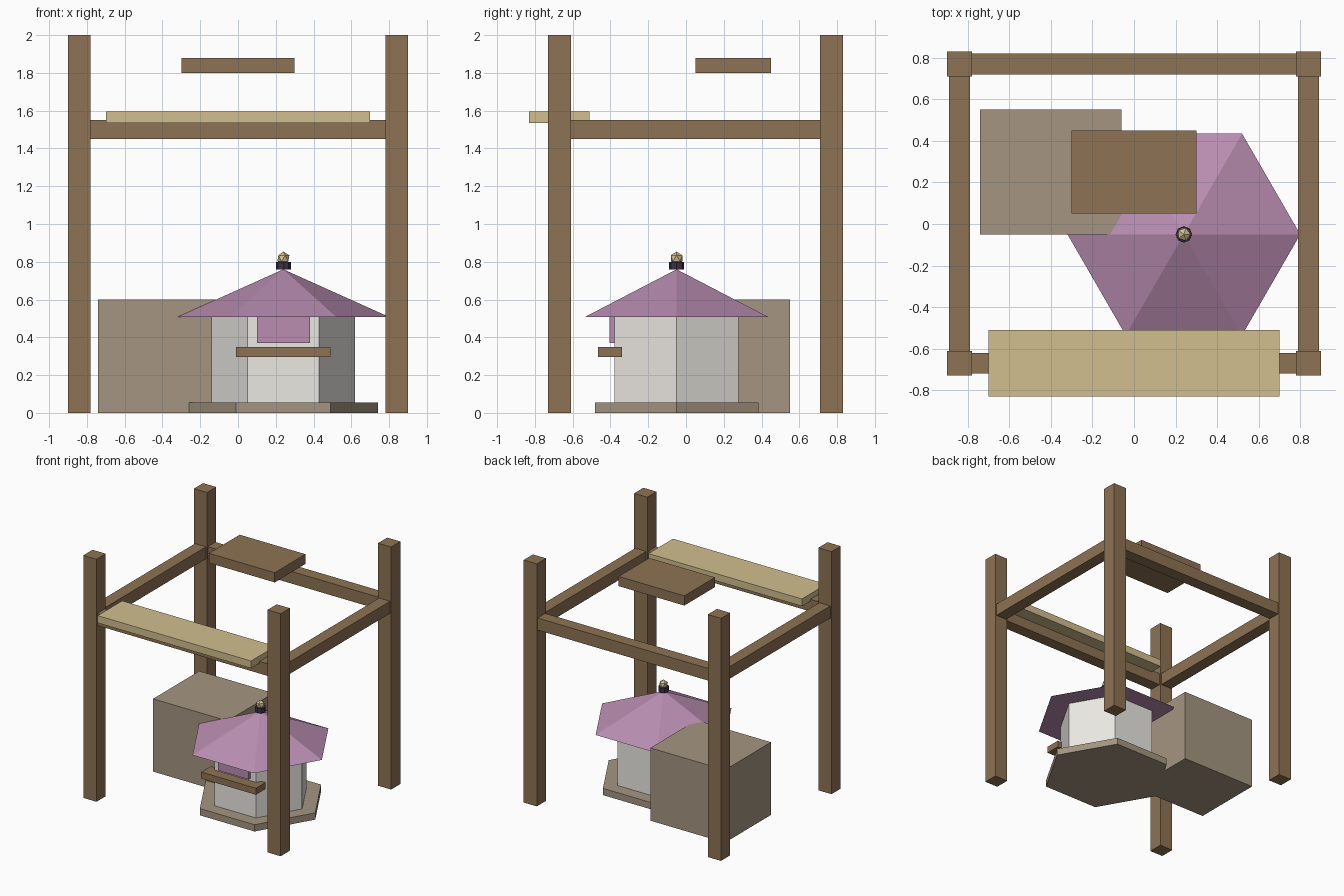
import bpy
from math import pi

if "Cube" in bpy.data.objects:
    bpy.data.objects.remove(bpy.data.objects["Cube"])


def srgb(r, g, b):
    return tuple((c / 255) ** 2.2 for c in (r, g, b)) + (1,)


def material(name, *rgb):
    m = bpy.data.materials.new(name)
    m.diffuse_color = srgb(*rgb)
    m.use_nodes = True
    m.node_tree.nodes["Principled BSDF"].inputs["Base Color"].default_value = m.diffuse_color
    return m


wood = material("wood", 140, 114, 84)
straw = material("straw", 209, 189, 143)
stone = material("stone", 163, 148, 128)
plaster = material("plaster", 235, 232, 226)
purple = material("purple", 184, 140, 176)
dark = material("dark", 64, 51, 71)


def finish(name, mat):
    ob = bpy.context.object
    ob.name = ob.data.name = name
    ob.data.materials.append(mat)
    return ob


def box(name, x, y, z, mat):
    """Box from (min, max) ranges on each axis."""
    bpy.ops.mesh.primitive_cube_add(size=1, location=[sum(r) / 2 for r in (x, y, z)])
    bpy.context.object.scale = [r[1] - r[0] for r in (x, y, z)]
    bpy.ops.object.transform_apply(location=False, rotation=False, scale=True)
    return finish(name, mat)


CX, CY = 0.24, -0.05  # centre of the hexagonal hut


def prism(name, r1, r2, z, mat, sides=6):
    """Upright prism or cone; hexagons have corners on the x axis."""
    bpy.ops.mesh.primitive_cone_add(vertices=sides, radius1=r1, radius2=r2,
                                    depth=z[1] - z[0],
                                    location=(CX, CY, sum(z) / 2),
                                    rotation=(0, 0, pi / 6 if sides == 6 else 0))
    return finish(name, mat)


# Four posts and the beams joining them
FRONT, BACK, SIDE = -0.67, 0.77, 0.84
for yn, y in (("front", FRONT), ("back", BACK)):
    for xn, x in (("left", -SIDE), ("right", SIDE)):
        box(f"{yn}_{xn}_post", (x - .06, x + .06), (y - .06, y + .06), (0, 2), wood)
    box(f"{yn}_beam", (-SIDE, SIDE), (y - .05, y + .05), (1.45, 1.55), wood)
for xn, x in (("left", -SIDE), ("right", SIDE)):
    box(f"{xn}_beam", (x - .05, x + .05), (FRONT, BACK), (1.45, 1.55), wood)

# Boards overhead
box("canopy_board", (-.70, .70), (-.83, -.51), (1.535, 1.595), straw)
box("hanging_board", (-.30, .30), (.05, .45), (1.80, 1.88), wood)

# Stone block behind the hut
box("stone_block", (-.74, -.06), (-.05, .55), (0, .60), stone)

# Hexagonal hut
prism("hut_base", .50, .50, (0, .056), stone)
prism("hut_walls", .38, .38, (.03, .52), plaster)
prism("hut_roof", .56, 0, (.508, .76), purple)
box("window_shutter", (.10, .38), (-.405, -.375), (.37, .56), purple)
box("counter_shelf", (-.01, .49), (-.465, -.34), (.296, .35), wood)

# Roof ornament
prism("finial_collar", .04, .04, (.76, .80), dark, sides=8)
bpy.ops.mesh.primitive_ico_sphere_add(subdivisions=1, radius=.036, location=(CX, CY, .818))
finish("finial_ball", straw)
